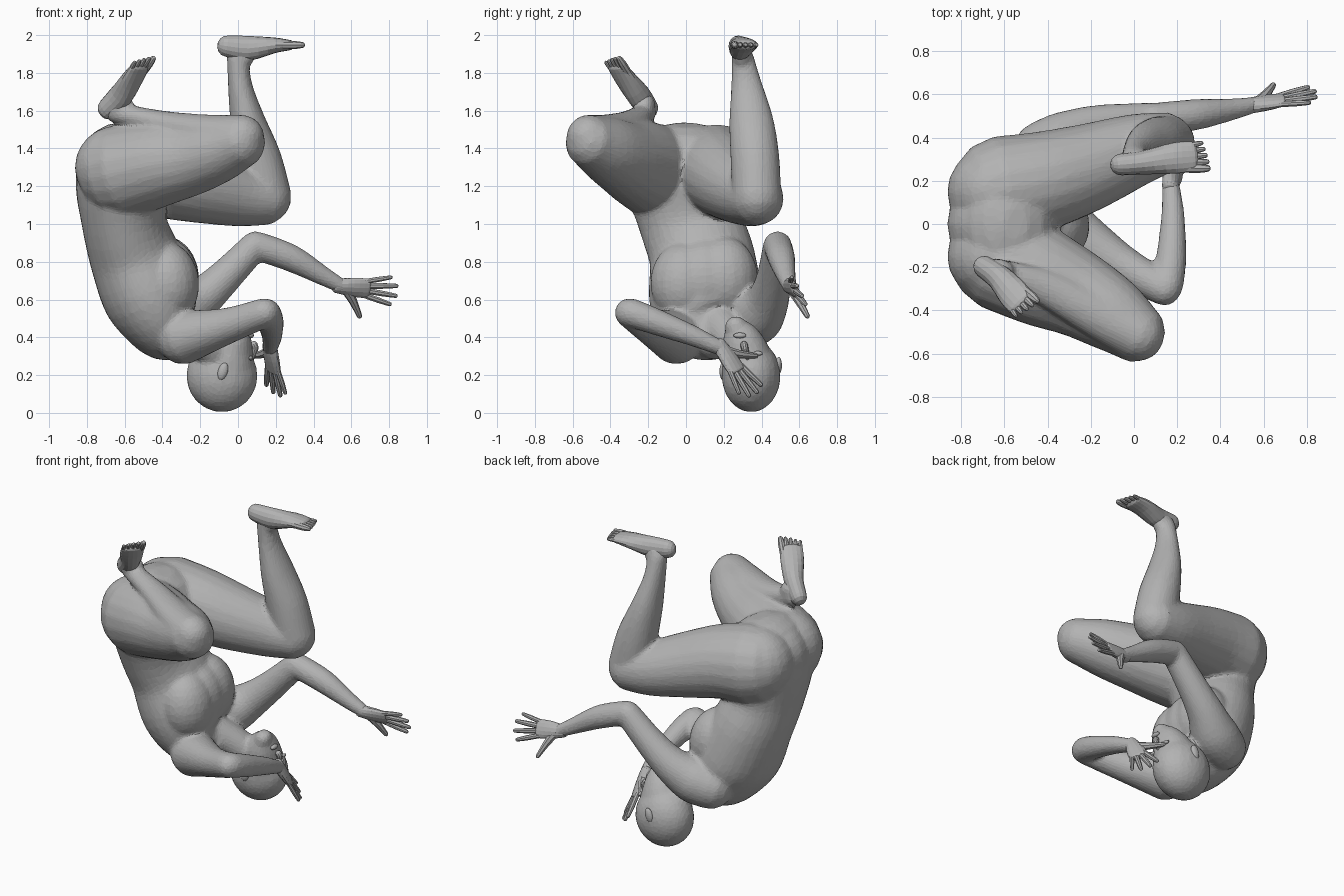
import bpy, bmesh, math
from mathutils import Vector, Matrix

if "Cube" in bpy.data.objects:
    bpy.data.objects.remove(bpy.data.objects["Cube"])

GREY = (0.45, 0.45, 0.45, 1)
clay = bpy.data.materials.new("clay grey")
clay.diffuse_color = GREY
clay.use_nodes = True
shader = next(n for n in clay.node_tree.nodes if n.type == 'BSDF_PRINCIPLED')
shader.inputs["Base Color"].default_value = GREY
shader.inputs["Roughness"].default_value = 0.8


def catmull(p0, p1, p2, p3, t):
    """Smooth interpolation between two stations."""
    return [0.5 * (2 * b + (c - a) * t + (2 * a - 5 * b + 4 * c - d) * t * t
                   + (3 * b - a - 3 * c + d) * t ** 3)
            for a, b, c, d in zip(p0, p1, p2, p3)]


def loft(bm, stations, side=(0, 1, 0), sides=20, sub=4, cap=1.0):
    """Skin elliptical rings along a path of (x, y, z, half width, half depth)."""
    stations = [tuple(s) if len(s) == 5 else (*s, s[-1]) for s in stations]
    padded = [stations[0], *stations, stations[-1]]
    path = []
    for i in range(len(stations) - 1):
        path += [catmull(*padded[i:i + 4], k / sub) for k in range(sub)]
    path.append(stations[-1])
    centres = [Vector(p[:3]) for p in path]
    last = len(path) - 1
    specs = []
    for i, p in enumerate(path):
        tangent = (centres[min(i + 1, last)] - centres[max(i - 1, 0)]).normalized()
        dome = [(0, 1)]
        if i in (0, last):
            dome = [(math.sin(a), math.cos(a)) for a in (0, 0.45, 0.9, 1.3)]
        if i == 0:
            dome = [(-s, c) for s, c in reversed(dome)]
        reach = min(p[3], p[4]) * cap
        for s, c in dome:
            specs.append((centres[i] + tangent * reach * s, tangent, p[3] * c, p[4] * c))
    rings = []
    for centre, tangent, wide, deep in specs:
        u = Vector(side)
        u = (u - tangent * u.dot(tangent)).normalized()
        v = tangent.cross(u)
        angles = [math.tau * k / sides for k in range(sides)]
        rings.append([bm.verts.new(centre + u * wide * math.cos(a) + v * deep * math.sin(a))
                      for a in angles])
    for low, high in zip(rings, rings[1:]):
        for k in range(sides):
            j = (k + 1) % sides
            bm.faces.new((low[k], low[j], high[j], high[k]))
    bm.faces.new(rings[0][::-1])
    bm.faces.new(rings[-1])


def ball(bm, centre, size, tilt=0.0):
    """Ellipsoid, tilted about the y axis."""
    m = Matrix.Translation(centre) @ Matrix.Rotation(tilt, 4, 'Y') @ Matrix.Diagonal((*size, 1))
    bmesh.ops.create_uvsphere(bm, u_segments=20, v_segments=12, radius=1, matrix=m)


def digit_row(bm, base, along, side, half, fan, radii, lengths):
    """Fingers or toes fanned out across the end of a palm or foot."""
    for i, (r, length) in enumerate(zip(radii, lengths)):
        k = 1 - 2 * i / (len(radii) - 1)
        root = base + side * half * k
        way = (along + side * fan * k).normalized()
        tip = root + way * (length - r)
        loft(bm, [(*(root - way * 0.03), r), (*root.lerp(tip, 0.5), r), (*tip, r * 0.75)],
             side, sides=8, sub=2)


def finish(name, bm):
    bmesh.ops.recalc_face_normals(bm, faces=bm.faces)
    mesh = bpy.data.meshes.new(name)
    bm.to_mesh(mesh)
    bm.free()
    mesh.materials.append(clay)
    obj = bpy.data.objects.new(name, mesh)
    bpy.context.collection.objects.link(obj)
    return obj


body = bmesh.new()

# Torso from pelvis down to the neck base, with seat and rib cage masses
loft(body, [(-0.58, 0, 1.38, 0.29, 0.22), (-0.61, 0, 1.22, 0.32, 0.25),
            (-0.6, 0.03, 1.0, 0.275, 0.225), (-0.545, 0.085, 0.82, 0.28, 0.24),
            (-0.46, 0.105, 0.61, 0.3, 0.25), (-0.38, 0.14, 0.455, 0.26, 0.19),
            (-0.29, 0.18, 0.395, 0.14, 0.12)], side=(0, 1, 0.12), sides=28, cap=0.7)
for y in (-0.15, 0, 0.15):
    ball(body, (-0.64, y, 1.3), (0.225, 0.21, 0.22))
for y, z in ((-0.01, 0.69), (0.1, 0.71), (0.2, 0.72)):
    ball(body, (-0.37, y, z), (0.165, 0.18, 0.215), -0.1)

# Neck, skull and jaw
loft(body, [(-0.33, 0.17, 0.47, 0.12), (-0.2, 0.24, 0.39, 0.1), (-0.1, 0.3, 0.3, 0.1)])
ball(body, (-0.085, 0.345, 0.196), (0.19, 0.157, 0.193))
loft(body, [(-0.06, 0.33, 0.22, 0.137, 0.147), (-0.045, 0.315, 0.32, 0.127, 0.132),
            (-0.015, 0.285, 0.41, 0.098, 0.093), (0.005, 0.262, 0.46, 0.06, 0.054)],
     side=(0, 1, 0.2))

# Legs: thigh and shin lofts
LEGS = {
    "left": ([(-0.6, -0.16, 1.28, 0.25), (-0.42, -0.25, 1.32, 0.23), (-0.25, -0.33, 1.35, 0.2),
              (-0.1, -0.42, 1.395, 0.175), (0, -0.495, 1.43, 0.145)],
             [(0.02, -0.515, 1.46, 0.12), (-0.15, -0.43, 1.485, 0.11, 0.095),
              (-0.4, -0.3, 1.535, 0.085, 0.065), (-0.65, -0.21, 1.59, 0.055)]),
    "right": ([(-0.6, 0.16, 1.28, 0.25), (-0.42, 0.2, 1.26, 0.23), (-0.22, 0.26, 1.21, 0.205),
               (0, 0.34, 1.155, 0.17), (0.13, 0.375, 1.135, 0.145)],
              [(0.155, 0.375, 1.14, 0.13), (0.105, 0.365, 1.35, 0.13, 0.124),
               (0.05, 0.345, 1.55, 0.118, 0.093), (0.01, 0.32, 1.74, 0.082, 0.064),
               (0, 0.3, 1.88, 0.06)]),
}
for thigh, shin in LEGS.values():
    loft(body, thigh)
    loft(body, shin)

# Ankles
ball(body, (0.015, 0.295, 1.895), (0.08, 0.055, 0.07))
ball(body, (-0.63, -0.22, 1.625), (0.08, 0.06, 0.07))

# Arms: upper arm and forearm lofts
ARMS = {
    "left": ([(-0.29, -0.05, 0.4, 0.145), (-0.06, -0.19, 0.46, 0.097), (0.14, -0.3, 0.53, 0.079)],
             [(0.15, -0.29, 0.53, 0.077), (0.17, -0.18, 0.49, 0.072),
              (0.18, 0.03, 0.41, 0.056), (0.17, 0.19, 0.34, 0.04)]),
    "right": ([(-0.42, 0.34, 0.48, 0.14), (-0.31, 0.38, 0.52, 0.145), (-0.2, 0.435, 0.6, 0.113),
               (-0.07, 0.465, 0.72, 0.092), (0.09, 0.485, 0.885, 0.078)],
              [(0.1, 0.485, 0.885, 0.076), (0.28, 0.505, 0.82, 0.073),
               (0.45, 0.53, 0.725, 0.052), (0.55, 0.55, 0.67, 0.04)]),
}
for upper, fore in ARMS.values():
    loft(body, upper)
    loft(body, fore)

# Blend the overlapping volumes into one faceted skin
skin = finish("body", body)
remesh = skin.modifiers.new("blend", 'REMESH')
remesh.mode = 'VOXEL'
remesh.voxel_size = 0.012
smooth = skin.modifiers.new("soften", 'SMOOTH')
smooth.factor = 0.5
smooth.iterations = 14
facets = skin.modifiers.new("facets", 'DECIMATE')
facets.ratio = 0.15

# Hands: flat palm, four fingers and a thumb on the +side edge
HANDS = {
    "left": ((0.12, 0.55, -0.8), (-0.65, 0.6, 0.45)),
    "right": ((0.97, 0.17, -0.08), (0, 0.45, -0.89)),
}
for name, (along, side) in HANDS.items():
    bm = bmesh.new()
    along = Vector(along).normalized()
    side = Vector(side)
    side = (side - along * side.dot(along)).normalized()
    wrist = Vector(ARMS[name][1][-1][:3])
    knuckles = wrist + along * 0.14
    loft(bm, [(*(wrist - along * 0.03), 0.038, 0.037), (*(wrist + along * 0.06), 0.055, 0.031),
              (*knuckles, 0.058, 0.021)], side, sides=14, sub=3, cap=0.7)
    digit_row(bm, knuckles, along, side, 0.045, 0.28,
              (0.016, 0.016, 0.016, 0.014), (0.15, 0.17, 0.165, 0.13))
    loft(bm, [(*(wrist + along * 0.03 + side * 0.02), 0.029),
              (*(wrist + along * 0.075 + side * 0.085), 0.022),
              (*(wrist + along * 0.12 + side * 0.165), 0.014)], along, sides=8, sub=2)
    finish(name + "_hand", bm)

# Feet: heel to ball, then five toes with the big toe on the +side edge
FEET = {
    "left": ([(-0.69, -0.2, 1.61, 0.052, 0.058), (-0.62, -0.25, 1.68, 0.06, 0.066),
              (-0.56, -0.32, 1.77, 0.072, 0.044), (-0.525, -0.36, 1.825, 0.07, 0.028)],
             (0.7, 0.7, 0)),
    "right": ([(-0.06, 0.275, 1.942, 0.05, 0.056), (0.05, 0.285, 1.93, 0.056, 0.066),
               (0.19, 0.305, 1.946, 0.072, 0.042), (0.27, 0.312, 1.947, 0.07, 0.028)],
              (0, -1, 0)),
}
for name, (path, side) in FEET.items():
    bm = bmesh.new()
    loft(bm, path, side, sides=16, sub=3)
    end, before = Vector(path[-1][:3]), Vector(path[-2][:3])
    digit_row(bm, end, (end - before).normalized(), Vector(side).normalized(), 0.054, 0.1,
              (0.021, 0.016, 0.015, 0.014, 0.013), (0.09, 0.083, 0.075, 0.065, 0.055))
    finish(name + "_foot", bm)

# Ears
for name, place in (("left_ear", (-0.08, 0.195, 0.22)), ("right_ear", (-0.07, 0.49, 0.25))):
    bm = bmesh.new()
    ball(bm, place, (0.026, 0.018, 0.047), 0.3)
    finish(name, bm)

# Face: nose, lips and closed eyes
face = bmesh.new()
loft(face, [(0.075, 0.325, 0.29, 0.013), (0.09, 0.312, 0.34, 0.019), (0.085, 0.307, 0.36, 0.02)],
     sides=10, sub=2)
ball(face, (0.068, 0.285, 0.41), (0.016, 0.034, 0.015))
for y, z in ((0.262, 0.29), (0.38, 0.315)):
    ball(face, (0.068, y, z), (0.012, 0.026, 0.012))
finish("face_features", face)
